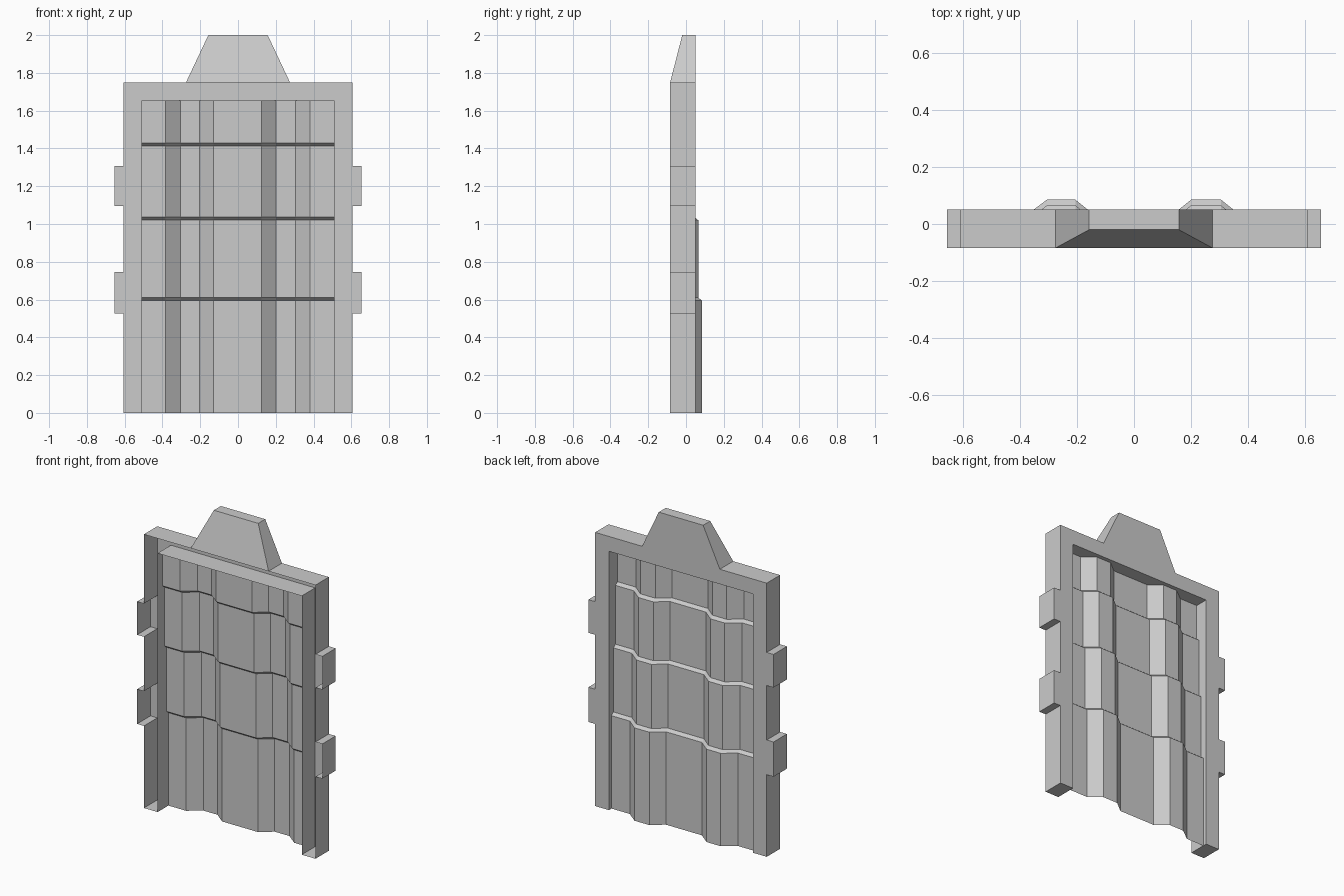
import bpy, bmesh

if "Cube" in bpy.data.objects:
    bpy.data.objects.remove(bpy.data.objects["Cube"])


def finish(name, bm):
    mesh = bpy.data.meshes.new(name)
    bm.to_mesh(mesh)
    bm.free()
    obj = bpy.data.objects.new(name, mesh)
    bpy.context.collection.objects.link(obj)
    return obj


# Frame: one outline with side tabs and crest, a shell left open at the front
FRONT, BACK, CREST = -0.084, 0.051, -0.02
SIDE, TAB, TOP = 0.607, 0.655, 1.75
half = [(0.51, 1.655), (0.51, 0), (SIDE, 0)]
for low, high in [(0.525, 0.747), (1.095, 1.307)]:
    half += [(SIDE, low), (TAB, low), (TAB, high), (SIDE, high)]
half += [(SIDE, TOP), (0.275, TOP), (0.157, 2.0)]
outline = half + [(-x, z) for x, z in reversed(half)]

bm = bmesh.new()
front = [bm.verts.new((x, CREST if z > TOP else FRONT, z)) for x, z in outline]
back = [bm.verts.new((x, BACK, z)) for x, z in outline]
count = len(outline)
for i in range(count):
    j = (i + 1) % count
    bm.faces.new((front[j], front[i], back[i], back[j]))
bm.faces.new(back[::-1])
# Sloping front of the crest
k = len(half)
bm.faces.new((front[k + 1], front[k - 2], front[k - 1], front[k]))
finish("frame", bm)

# Corrugated sheet: each lower row steps further back
wave = [(-0.51, 0), (-0.385, 0), (-0.305, 1), (-0.205, 1), (-0.13, 0),
        (0.125, 0), (0.2, 1), (0.305, 1), (0.38, 0), (0.51, 0)]
DEPTH, STEP, LEDGE = 0.06, 0.02, 0.008
rows = [(0, 0)]
for n, z in enumerate([0.602, 1.028, 1.42]):
    rows += [(z - LEDGE, n), (z + LEDGE, n + 1)]
rows.append((1.655, 3))

bm = bmesh.new()
grid = [[bm.verts.new((x, 0.025 + h * DEPTH - n * STEP, z)) for x, h in wave]
        for z, n in rows]
for lower, upper in zip(grid, grid[1:]):
    for i in range(len(wave) - 1):
        bm.faces.new((lower[i], lower[i + 1], upper[i + 1], upper[i]))
finish("corrugated_panel", bm)
